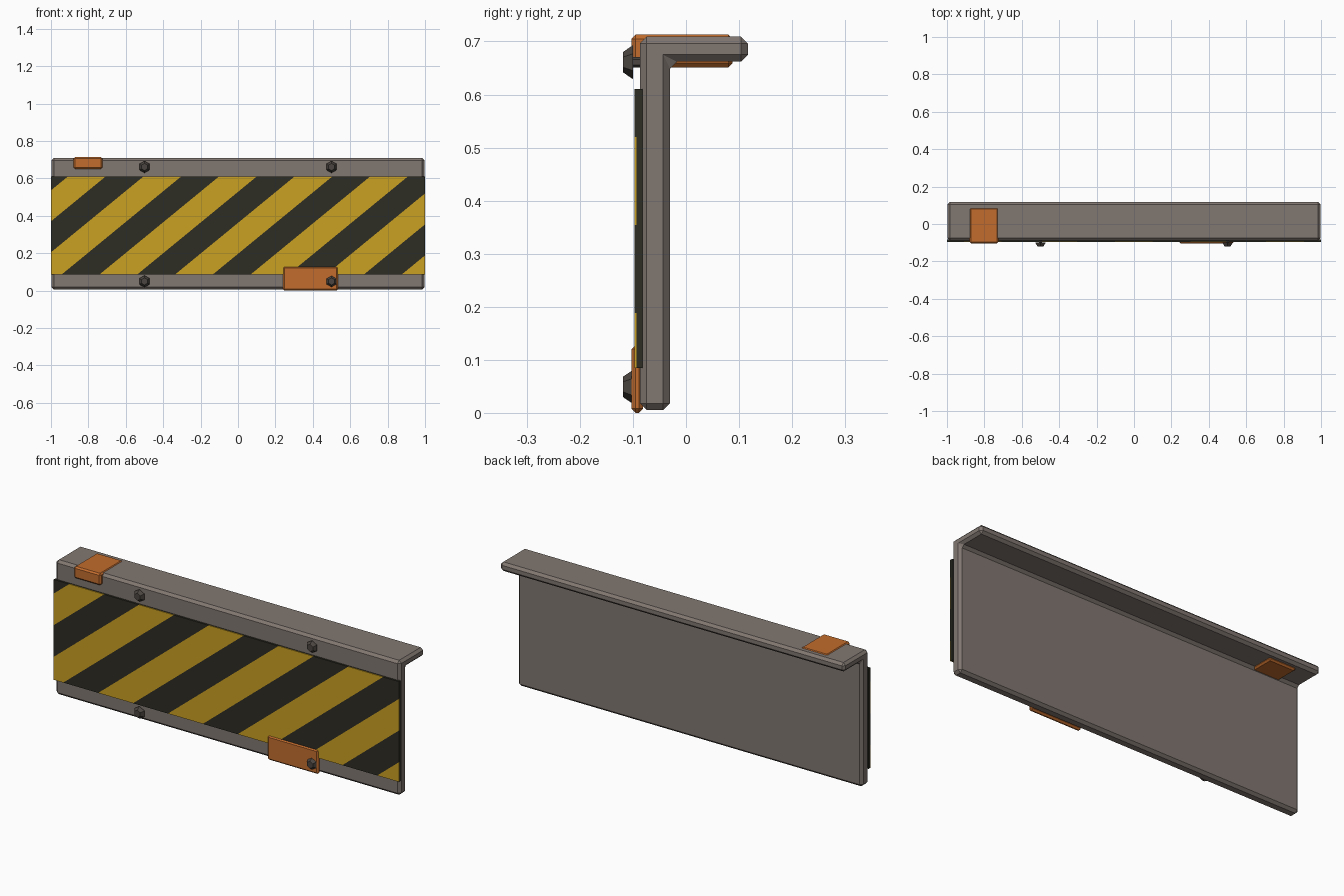
import bpy, bmesh, math
from mathutils import Matrix, Vector

if "Cube" in bpy.data.objects:
    bpy.data.objects.remove(bpy.data.objects["Cube"], do_unlink=True)


def material(name, rgb):
    m = bpy.data.materials.new(name)
    m.use_nodes = True
    m.diffuse_color = (*rgb, 1)
    m.node_tree.nodes["Principled BSDF"].inputs["Base Color"].default_value = (*rgb, 1)
    return m


steel = material("warm grey steel", (0.22, 0.185, 0.165))
yellow = material("hazard yellow", (0.59, 0.35, 0.016))
black = material("hazard black", (0.026, 0.025, 0.017))
orange = material("orange paint", (0.54, 0.15, 0.026))
bolt_metal = material("dark bolt metal", (0.07, 0.06, 0.052))


def finish(name, bm, mats, bevel=0, segments=1):
    bmesh.ops.recalc_face_normals(bm, faces=bm.faces)
    mesh = bpy.data.meshes.new(name)
    bm.to_mesh(mesh)
    bm.free()
    ob = bpy.data.objects.new(name, mesh)
    bpy.context.collection.objects.link(ob)
    for m in mats:
        mesh.materials.append(m)
    if bevel:
        mod = ob.modifiers.new("Bevel", "BEVEL")
        mod.width = bevel
        mod.segments = segments
        mod.limit_method = "ANGLE"
    return ob


def box_mesh(lo, hi):
    bm = bmesh.new()
    lo, hi = Vector(lo), Vector(hi)
    bmesh.ops.create_cube(bm, size=1, matrix=Matrix.Translation((lo + hi) / 2)
                          @ Matrix.Diagonal((*(hi - lo), 1)))
    return bm


# L-shaped beam: upright plate with a flange running backwards
profile = [(-0.087, 0.005), (-0.03, 0.005), (-0.03, 0.662),
           (0.117, 0.662), (0.117, 0.709), (-0.087, 0.709)]
bm = bmesh.new()
face = bm.faces.new([bm.verts.new((-0.998, y, z)) for y, z in profile])
ext = bmesh.ops.extrude_face_region(bm, geom=[face])
bmesh.ops.translate(bm, vec=(1.996, 0, 0),
                    verts=[v for v in ext["geom"] if isinstance(v, bmesh.types.BMVert)])
finish("beam", bm, [steel], 0.013)

# Black backing of the warning panel
finish("panel_backing", box_mesh((-1, -0.093, 0.085), (1, -0.082, 0.61)), [black])

# Striped face: cut along slanted lines, then alternate the colours
SLOPE, HALF, START, BASE = 0.82, 0.202, -1.146, 0.085
bm = box_mesh((-1, -0.097, BASE), (1, -0.093, 0.61))
for k in range(-4, 12):
    bmesh.ops.bisect_plane(bm, geom=bm.verts[:] + bm.edges[:] + bm.faces[:],
                           plane_co=(START + k * HALF, 0, BASE),
                           plane_no=(SLOPE, 0, -1))
for f in bm.faces:
    c = f.calc_center_median()
    stripe = math.floor((c.x - (c.z - BASE) / SLOPE - START) / HALF)
    f.material_index = stripe % 2
finish("striped_panel", bm, [yellow, black])

# Orange clamp over the flange and orange patch on the lower edge
finish("top_clamp", box_mesh((-0.88, -0.103, 0.651), (-0.725, 0.088, 0.713)), [orange], 0.008)
finish("lower_patch", box_mesh((0.24, -0.103, 0.0), (0.535, -0.081, 0.128)), [orange], 0.008)

# Tapered hexagonal bolt heads, each on a slim shank
for side, x in (("right", -0.5), ("left", 0.5)):
    for level, z in (("lower", 0.049), ("upper", 0.661)):
        bm = bmesh.new()
        for r1, r2, near, far in ((0.032, 0.019, -0.1, -0.119), (0.01, 0.01, -0.08, -0.101)):
            bmesh.ops.create_cone(
                bm, cap_ends=True, segments=6, radius1=r1, radius2=r2, depth=near - far,
                matrix=Matrix.Translation((x, (near + far) / 2, z))
                @ Matrix.Rotation(math.pi / 2, 4, "X"))
        finish(f"{level}_{side}_bolt", bm, [bolt_metal])
